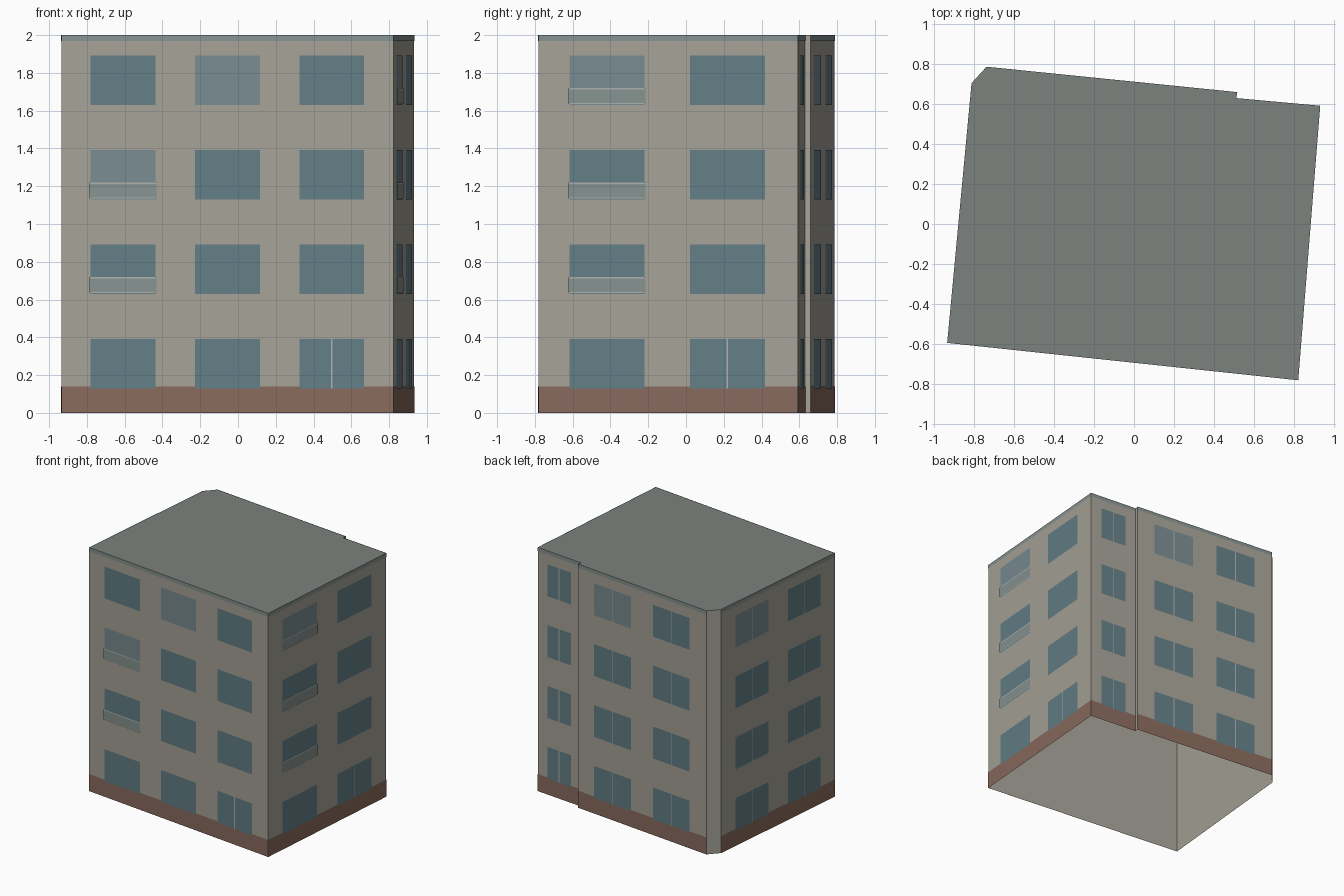
import bpy, bmesh
from mathutils import Vector

if "Cube" in bpy.data.objects:
    bpy.data.objects.remove(bpy.data.objects["Cube"])

H = 2.0
# Footprint, counter-clockwise from front left, with a step and a cut corner at the back
FOOT = [Vector(p) for p in [(-0.935, -0.595), (0.822, -0.782), (0.932, 0.592), (0.512, 0.63),
                            (0.517, 0.66), (-0.738, 0.787), (-0.813, 0.705)]]


def material(name, rgb):
    m = bpy.data.materials.new(name)
    m.diffuse_color = (*rgb, 1)
    m.use_nodes = True
    m.node_tree.nodes["Principled BSDF"].inputs["Base Color"].default_value = m.diffuse_color
    return m


WALL = material("wall", (0.38, 0.36, 0.31))
ROOF = material("roof", (0.20, 0.225, 0.21))
BRICK = material("brick", (0.25, 0.145, 0.11))
GLASS = material("glass", (0.125, 0.21, 0.24))
PALE_GLASS = material("pale_glass", (0.19, 0.26, 0.28))
RAIL_GLASS = material("rail_glass", (0.24, 0.29, 0.28))
METAL = material("metal", (0.42, 0.44, 0.42))


def make_object(name, bm, *mats):
    me = bpy.data.meshes.new(name)
    bm.to_mesh(me)
    bm.free()
    for m in mats:
        me.materials.append(m)
    ob = bpy.data.objects.new(name, me)
    bpy.context.collection.objects.link(ob)
    return ob


def panels(name, edge, rects, offset, mat):
    """Flat panels (t0, t1, z0, z1) laid just outside one footprint edge."""
    if not rects:
        return
    a, b = FOOT[edge], FOOT[(edge + 1) % len(FOOT)]
    d = (b - a).normalized()
    out = Vector((d.y, -d.x)) * offset
    bm = bmesh.new()
    for t0, t1, z0, z1 in rects:
        p, q = a.lerp(b, t0) + out, a.lerp(b, t1) + out
        bm.faces.new([bm.verts.new((v.x, v.y, z))
                      for v, z in ((p, z0), (q, z0), (q, z1), (p, z1))])
    make_object(name, bm, mat)


# Shell: walls and flat roof, open underneath
bm = bmesh.new()
low = [bm.verts.new((p.x, p.y, 0)) for p in FOOT]
top = [bm.verts.new((p.x, p.y, H)) for p in FOOT]
for i in range(len(FOOT)):
    j = (i + 1) % len(FOOT)
    bm.faces.new((low[i], low[j], top[j], top[i]))
bm.faces.new(top).material_index = 1
make_object("building_shell", bm, WALL, ROOF)

# Facades: edge, window columns, (column, floor) sets of balconies, split and pale windows
PAIR = [(0.125, 0.412), (0.585, 0.87)]
every = {(c, f) for c in range(2) for f in range(4)}
FACADES = {
    "front": (0, [(0.088, 0.284), (0.403, 0.598), (0.717, 0.912)],
              {(0, 1), (0, 2)}, {(2, 0)}, {(1, 3), (0, 2)}),
    "right": (1, [(0.12, 0.41), (0.585, 0.873)],
              {(0, 1), (0, 2), (0, 3)}, {(1, 0)}, {(0, 3)}),
    "back_side": (2, [(0.23, 0.77)], set(), every, set()),
    "back": (4, PAIR, set(), every, {(0, 3)}),
    "left": (6, PAIR, set(), every, {(0, 3)}),
}

for side, (edge, cols, balconies, split, pale) in FACADES.items():
    # Plinth and roof-edge trim
    panels(side + "_plinth", edge, [(0, 1, 0, 0.14)], 0.0015, BRICK)
    panels(side + "_roof_trim", edge, [(0, 1, 1.97, H)], 0.0015, METAL if edge < 0 else RAIL_GLASS)
    dark, light, bars, guards, rails = [], [], [], [], []
    for c, (t0, t1) in enumerate(cols):
        for f in range(4):
            z = 0.13 + 0.5 * f
            (light if (c, f) in pale else dark).append((t0, t1, z, z + 0.262))
            if (c, f) in split:
                w = 0.004 / (FOOT[(edge + 1) % 7] - FOOT[edge]).length
                m = (t0 + t1) / 2
                bars.append((m - w, m + w, z, z + 0.262))
            if (c, f) in balconies:
                guards.append((t0 - 0.003, t1 + 0.003, z + 0.01, z + 0.082))
                rails += [(t0 - 0.003, t1 + 0.003, z + 0.082, z + 0.09),
                          (t0 - 0.003, t1 + 0.003, z + 0.006, z + 0.01)]
    # Windows, their centre bars, and shallow glass balcony guards
    panels(side + "_windows", edge, dark, 0.003, GLASS)
    panels(side + "_pale_windows", edge, light, 0.003, PALE_GLASS)
    panels(side + "_window_bars", edge, bars, 0.0045, METAL)
    panels(side + "_balcony_guards", edge, guards, 0.008, RAIL_GLASS)
    panels(side + "_balcony_rails", edge, rails, 0.008, METAL)
